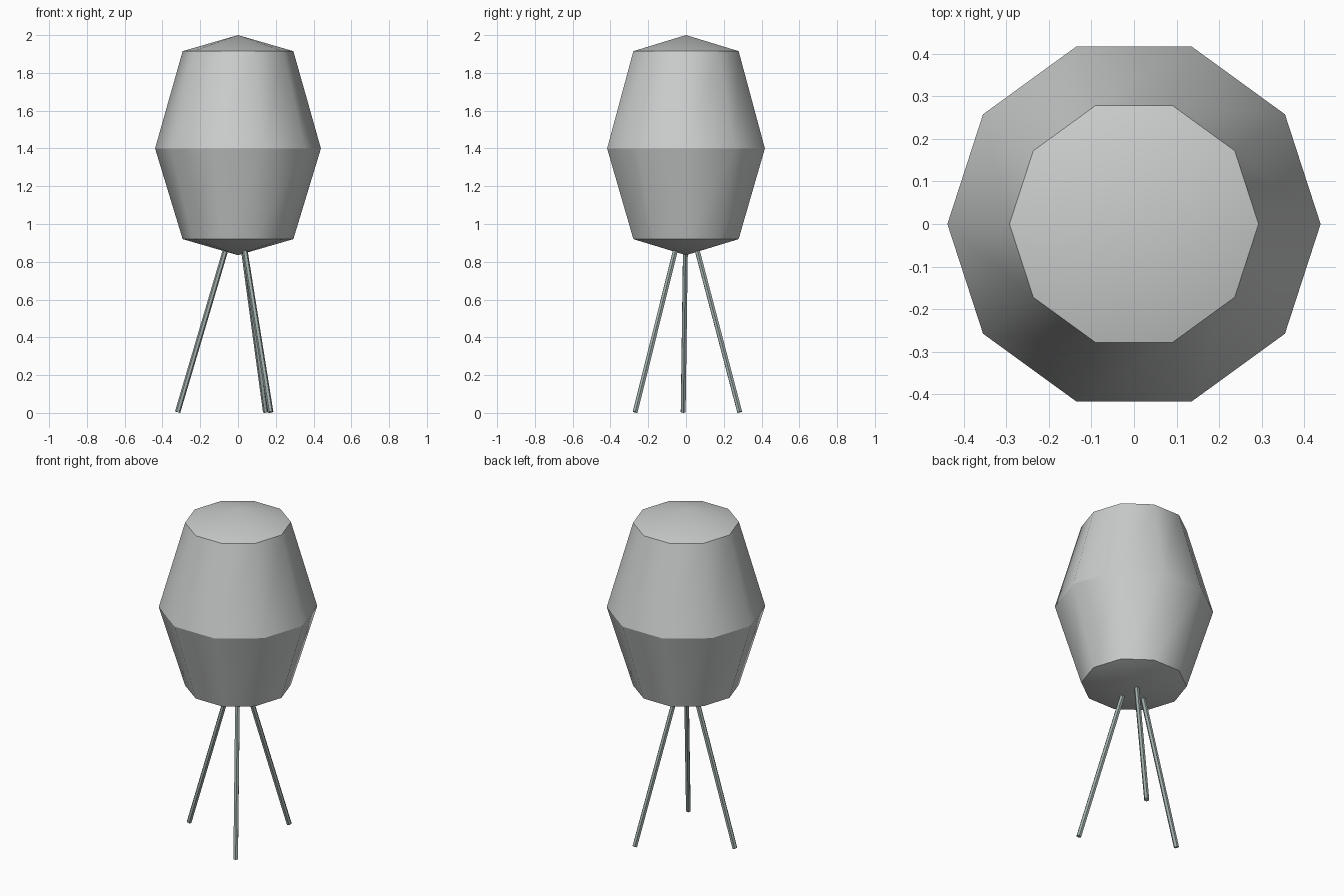
import bpy, bmesh, math
from mathutils import Vector

if "Cube" in bpy.data.objects:
    bpy.data.objects.remove(bpy.data.objects["Cube"])


def material(name, rgb):
    m = bpy.data.materials.new(name)
    m.diffuse_color = (*rgb, 1)
    m.use_nodes = True
    m.node_tree.nodes["Principled BSDF"].inputs["Base Color"].default_value = m.diffuse_color
    return m


def finish(bm, name, mat):
    bmesh.ops.recalc_face_normals(bm, faces=bm.faces)
    for f in bm.faces:
        f.smooth = True
    me = bpy.data.meshes.new(name)
    bm.to_mesh(me)
    bm.free()
    me.materials.append(mat)
    ob = bpy.data.objects.new(name, me)
    bpy.context.collection.objects.link(ob)
    return ob


light_grey = material("light grey", (0.60, 0.61, 0.61))
leg_grey = material("green grey", (0.36, 0.43, 0.42))

# Ten-sided faceted tank: rings with pointed caps, crisp along each ring
SIDES = 10
bm = bmesh.new()
rings = []
for r, z in [(0.293, 0.92), (0.439, 1.40), (0.293, 1.915)]:
    rings.append([bm.verts.new((r * math.cos(2 * math.pi * i / SIDES),
                                r * math.sin(2 * math.pi * i / SIDES), z))
                  for i in range(SIDES)])
bottom = bm.verts.new((0, 0, 0.835))
top = bm.verts.new((0, 0, 2.0))
for i in range(SIDES):
    j = (i + 1) % SIDES
    for a, b in zip(rings, rings[1:]):
        bm.faces.new((a[i], a[j], b[j], b[i]))
    bm.faces.new((bottom, rings[0][j], rings[0][i]))
    bm.faces.new((top, rings[-1][i], rings[-1][j]))
for e in bm.edges:
    if abs(e.verts[0].co.z - e.verts[1].co.z) < 1e-4:
        e.smooth = False
finish(bm, "tank", light_grey)

# Three splayed rods, running from the ground up into the tank
for k in range(3):
    a = math.radians(62.7 + 120 * k)
    out = Vector((math.cos(a), math.sin(a), 0))
    foot = out * 0.32 + Vector((0, 0, 0.004))
    head = out * 0.055 + Vector((0, 0, 0.90))
    axis = head - foot
    bm = bmesh.new()
    bmesh.ops.create_cone(bm, cap_ends=True, segments=6, radius1=0.0145,
                          radius2=0.0145, depth=axis.length)
    bm.transform(axis.to_track_quat('Z', 'Y').to_matrix().to_4x4())
    bmesh.ops.translate(bm, verts=bm.verts, vec=(foot + head) / 2)
    for e in bm.edges:
        e.smooth = False
    finish(bm, f"leg_{k + 1}", leg_grey)
